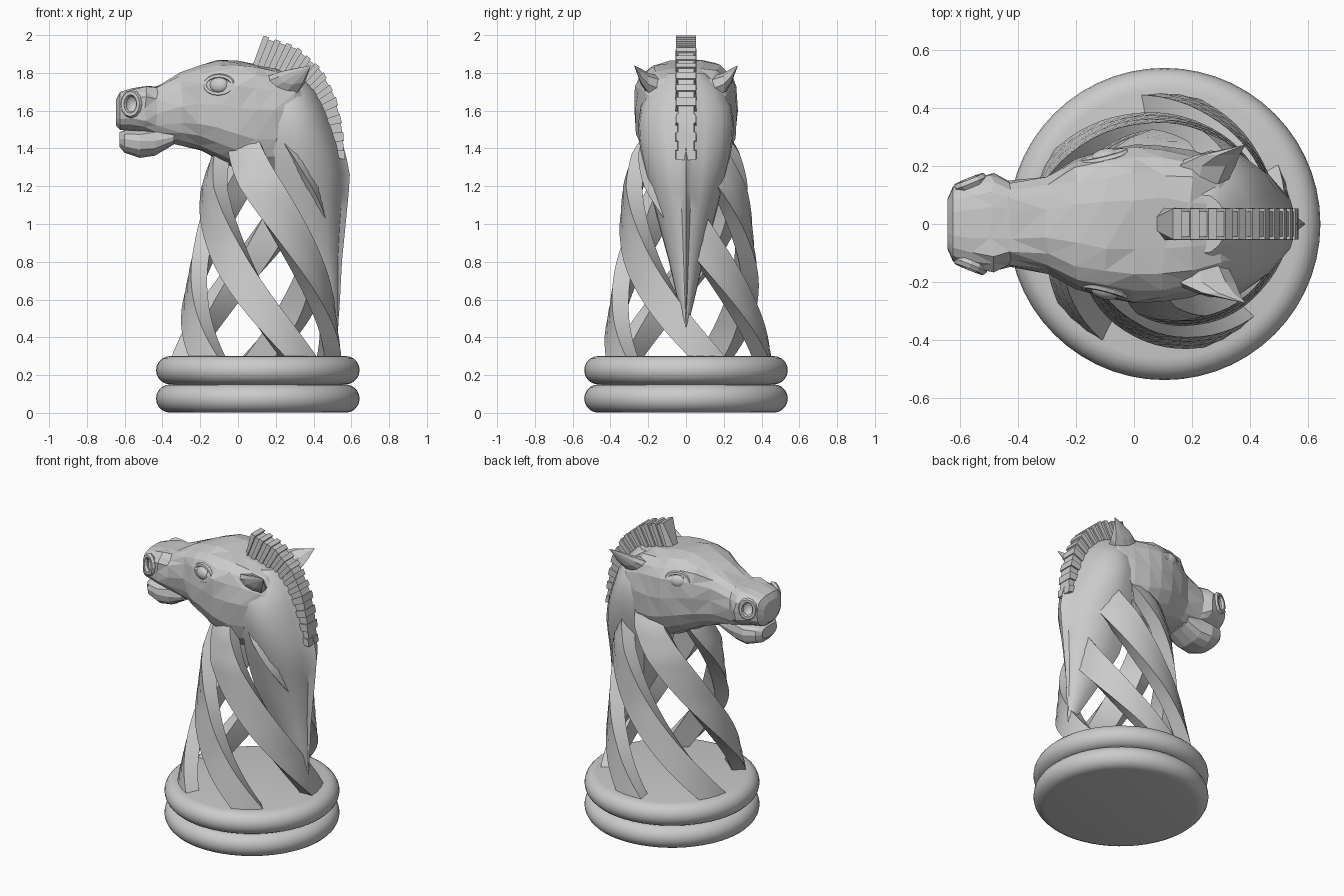
import bpy, bmesh, math, random
from mathutils import Matrix, Vector

if "Cube" in bpy.data.objects:
    bpy.data.objects.remove(bpy.data.objects["Cube"])
random.seed(4)


def finish(name, bm, smooth=False):
    bmesh.ops.recalc_face_normals(bm, faces=bm.faces[:])
    me = bpy.data.meshes.new(name)
    bm.to_mesh(me)
    bm.free()
    ob = bpy.data.objects.new(name, me)
    bpy.context.collection.objects.link(ob)
    if smooth:
        bpy.context.view_layer.objects.active = ob
        ob.select_set(True)
        bpy.ops.object.shade_smooth_by_angle(angle=math.radians(35))
        ob.select_set(False)
    return ob


def loft(bm, rings):
    """Skin closed rings of points and cap both ends."""
    vs = [[bm.verts.new(p) for p in r] for r in rings]
    n = len(vs[0])
    for a, b in zip(vs, vs[1:]):
        for i in range(n):
            j = (i + 1) % n
            bm.faces.new((a[i], a[j], b[j], b[i]))
    bm.faces.new(vs[0])
    bm.faces.new(vs[-1])


def lerp_table(t, table):
    """Interpolate rows (key, values...) at key t."""
    for a, b in zip(table, table[1:]):
        if t <= b[0]:
            f = max(0, (t - a[0]) / (b[0] - a[0]))
            return [p + (q - p) * f for p, q in zip(a[1:], b[1:])]
    return list(table[-1][1:])


def spow(v, p):
    return math.copysign(abs(v) ** p, v)


def head_ring(row, n=18):
    """Vertical cross-section, boxier on top: x, top, widest height, bottom, half width."""
    x, zt, zw, zb, hw = row
    pts = []
    for i in range(n):
        a = math.tau * i / n
        p = 0.66 if math.sin(a) > 0 else 0.8
        s = spow(math.sin(a), p)
        pts.append((x, hw * spow(math.cos(a), p), zw + s * ((zt - zw) if s > 0 else (zw - zb))))
    return pts


# Base: two stacked discs with rounded rims
for k, name in enumerate(("base_lower_disc", "base_upper_disc")):
    bm = bmesh.new()
    rings = []
    for i in range(11):
        t = -math.pi / 2 + math.pi * i / 10
        r, z = 0.464 + 0.075 * math.cos(t), 0.076 + 0.15 * k + 0.075 * math.sin(t)
        rings.append([(0.105 + r * math.cos(math.tau * j / 56), r * math.sin(math.tau * j / 56), z)
                      for j in range(56)])
    loft(bm, rings)
    finish(name, bm, True)

# Five twisted straps, widening upward: height, centre x, outer radius, leading and trailing angle
strap = [(0.28, 0.095, 0.455, 0, 25), (0.6, 0.11, 0.4, 1, 29), (0.9, 0.13, 0.36, 2, 34),
         (1.2, 0.14, 0.335, 3, 39), (1.38, 0.15, 0.285, 3, 40), (1.5, 0.15, 0.21, 3, 40)]
for k in range(5):
    bm = bmesh.new()
    rings = []
    for i in range(29):
        z = 0.28 + 1.22 * i / 28
        cx, r, lead, trail = lerp_table(z, strap)
        a0 = 27 + 72 * k - 113 * (z - 0.3)
        ring = []
        for rad, u in ((r, 0), (r, 0.33), (r, 0.67), (r, 1), (r - 0.09, 1), (r - 0.09, 0)):
            a = math.radians(a0 + lead - u * (lead + trail))
            ring.append((cx + rad * math.cos(a), rad * math.sin(a), z))
        rings.append(ring)
    loft(bm, rings)
    finish(f"twisted_strap_{k + 1}", bm, True)

# Neck: tapering to a point low on the back, with a sharp spine
# height, front x, back x, half width
neck = [(0.45, 0.50, 0.53, 0.008), (0.6, 0.42, 0.54, 0.045), (0.8, 0.31, 0.55, 0.09),
        (1.0, 0.22, 0.57, 0.145), (1.25, 0.19, 0.594, 0.21), (1.4, 0.19, 0.565, 0.245),
        (1.52, 0.18, 0.52, 0.255), (1.62, 0.18, 0.48, 0.24), (1.72, 0.18, 0.42, 0.19), (1.8, 0.2, 0.33, 0.1)]
bm = bmesh.new()
rings = []
for i in range(16):
    z = 0.45 + 1.35 * i / 15
    f, b, w = lerp_table(z, neck)
    half = [(0, 0.9), (0.25, 1), (0.5, 0.97), (0.72, 0.73), (0.87, 0.4), (0.91, 0.14)]
    side = [(f + (b - f) * u, w * v) for u, v in half]
    rings.append([(x, y, z) for x, y in side] + [(b, 0, z)] + [(x, -y, z) for x, y in reversed(side)])
loft(bm, rings)
finish("neck", bm, True)

# Head: faceted loft from muzzle to poll
head = [(-0.645, 1.66, 1.59, 1.52, 0.085), (-0.625, 1.70, 1.60, 1.497, 0.13), (-0.56, 1.72, 1.61, 1.49, 0.155),
        (-0.49, 1.735, 1.61, 1.475, 0.17), (-0.43, 1.735, 1.59, 1.435, 0.148), (-0.3, 1.8, 1.62, 1.415, 0.168),
        (-0.2, 1.84, 1.64, 1.385, 0.225), (-0.1, 1.867, 1.63, 1.335, 0.26), (0.0, 1.86, 1.61, 1.29, 0.277),
        (0.1, 1.845, 1.6, 1.25, 0.27), (0.2, 1.83, 1.6, 1.25, 0.25), (0.3, 1.78, 1.6, 1.36, 0.22),
        (0.4, 1.68, 1.57, 1.44, 0.16)]
bm = bmesh.new()
loft(bm, [head_ring(r) for r in head])
for v in bm.verts:
    v.co += Vector([random.uniform(-0.007, 0.007) for _ in range(3)]) * (v.co.x > -0.55)
bmesh.ops.triangulate(bm, faces=bm.faces[:])
head_ob = finish("head", bm)

# Lower lip and chin
bm = bmesh.new()
chin = [(-0.628, 1.487, 1.45, 1.41, 0.08), (-0.6, 1.497, 1.45, 1.375, 0.115), (-0.52, 1.5, 1.44, 1.348, 0.135),
        (-0.44, 1.52, 1.44, 1.36, 0.125), (-0.34, 1.52, 1.46, 1.42, 0.12)]
loft(bm, [head_ring(r, 14) for r in chin])
finish("lower_lip", bm)


def ellipsoid(bm, mat, u=14, v=10):
    bmesh.ops.create_uvsphere(bm, u_segments=u, v_segments=v, radius=1, matrix=mat)


def ring_loop(bm, mat, rx, ry, tube, n=16):
    """Elliptical rim lying in the local xy plane of mat."""
    vs = []
    for i in range(n):
        a = math.tau * i / n
        row = []
        for j in range(6):
            b = math.tau * j / 6
            row.append(bm.verts.new(mat @ Vector(((rx + tube * math.cos(b)) * math.cos(a),
                                                  (ry + tube * math.cos(b)) * math.sin(a), tube * math.sin(b)))))
        vs.append(row)
    for i in range(n):
        p, q = vs[i], vs[(i + 1) % n]
        for j in range(6):
            bm.faces.new((p[j], p[(j + 1) % 6], q[(j + 1) % 6], q[j]))


def facing(loc, normal):
    """Placement whose local z points along normal."""
    return Matrix.Translation(loc) @ Vector(normal).to_track_quat('Z', 'Y').to_matrix().to_4x4()


cut = bmesh.new()
for s, side in ((1, "left"), (-1, "right")):
    # Eyeball and eyelid rim
    place = facing((-0.1, s * 0.23, 1.735), (-0.25, s, 0.18))
    bm = bmesh.new()
    ellipsoid(bm, place @ Matrix.Diagonal((0.052, 0.042, 0.03, 1)))
    finish(f"eye_{side}", bm, True)
    bm = bmesh.new()
    ring_loop(bm, place, 0.075, 0.048, 0.014)
    finish(f"eyelid_{side}", bm)
    # Nostril rim and the hollow inside it
    place = facing((-0.565, s * 0.143, 1.635), (-0.4, s, 0.05))
    bm = bmesh.new()
    ring_loop(bm, place, 0.045, 0.058, 0.017, 12)
    finish(f"nostril_rim_{side}", bm)
    ellipsoid(cut, place @ Matrix.Diagonal((0.042, 0.055, 0.05, 1)))
    # Ear: broad flat cone swept back and outward
    bm = bmesh.new()
    rings = []
    for x, y, z, rx, rz in ((0.22, 0.14, 1.715, 0.1, 0.07), (0.235, 0.2, 1.74, 0.115, 0.06),
                            (0.29, 0.238, 1.78, 0.075, 0.042), (0.38, 0.272, 1.835, 0.004, 0.004)):
        rings.append([(x + rx * math.cos(math.tau * i / 8), s * y, z + rz * math.sin(math.tau * i / 8))
                      for i in range(8)])
    loft(bm, rings)
    finish(f"ear_{side}", bm)

cutter = finish("nostril_cutter", cut)
cutter.hide_render = True
cutter.hide_set(True)
mod = head_ob.modifiers.new("nostrils", 'BOOLEAN')
mod.operation, mod.object = 'DIFFERENCE', cutter

# Mane: row of upright blocks, alternately taller and wider (t, inner x, z, outer x, z)
mane = [(0, 0.07, 1.82, 0.135, 1.997), (0.25, 0.24, 1.81, 0.31, 1.94), (0.5, 0.36, 1.73, 0.445, 1.82),
        (0.7, 0.43, 1.62, 0.52, 1.67), (0.85, 0.48, 1.5, 0.555, 1.51), (1, 0.52, 1.35, 0.568, 1.34)]
bm = bmesh.new()
N = 23
for k in range(N):
    big = k % 2 == 0
    w = 0.056 if big else 0.045
    rings = []
    for t in (k / N, (k + 1) / N):
        ix, iz, ox, oz = lerp_table(t, mane)
        f = 1.0 if big else 0.93
        ox, oz = ix + (ox - ix) * f, iz + (oz - iz) * f
        wi = w * (0.35 if t == 0 else 1)
        rings.append([(ix, -wi, iz), (ox, -w * 0.95, oz), (ox, w * 0.95, oz), (ix, wi, iz)])
    loft(bm, rings)
finish("mane", bm)
